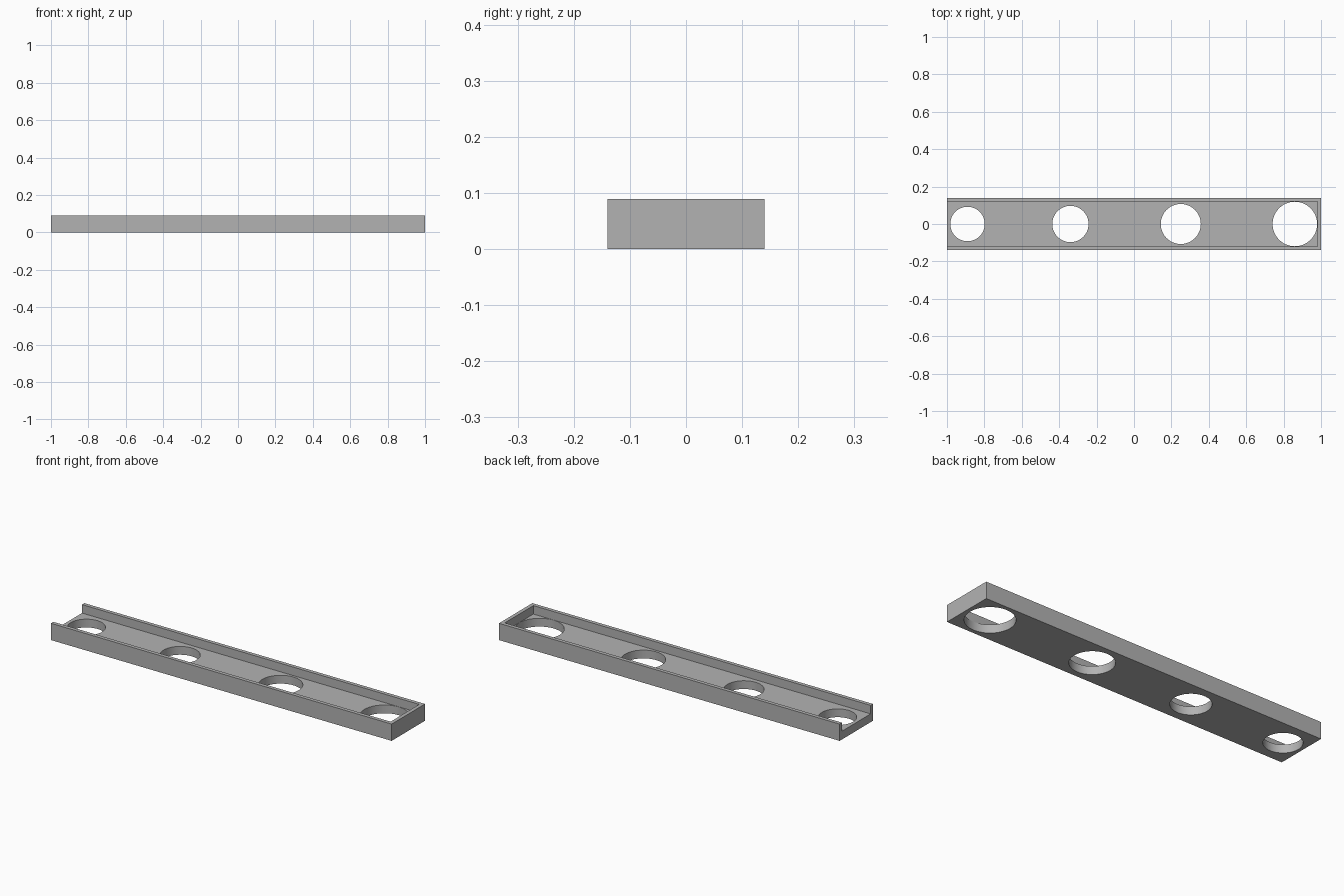
import bpy

if "Cube" in bpy.data.objects:
    bpy.data.objects.remove(bpy.data.objects["Cube"], do_unlink=True)

HALF_WIDTH, HEIGHT, WALL, FLOOR = 0.14, 0.089, 0.02, 0.044

grey = bpy.data.materials.new("plain grey")
grey.use_nodes = True
grey.diffuse_color = (0.45, 0.45, 0.45, 1)
grey.node_tree.nodes["Principled BSDF"].inputs["Base Color"].default_value = grey.diffuse_color


def box(name, low, high):
    """Box spanning two opposite corners."""
    centre = [(a + b) / 2 for a, b in zip(low, high)]
    bpy.ops.mesh.primitive_cube_add(size=1, location=centre)
    obj = bpy.context.object
    obj.name = name
    obj.scale = [b - a for a, b in zip(low, high)]
    bpy.ops.object.transform_apply(location=True, rotation=False, scale=True)
    obj.data.materials.append(grey)
    return obj


def cut(target, cutter):
    """Subtract the cutter from the target, then discard it."""
    cutter.hide_render = True
    mod = target.modifiers.new("cut", "BOOLEAN")
    mod.operation = "DIFFERENCE"
    mod.solver = "EXACT"
    mod.object = cutter
    bpy.context.view_layer.objects.active = target
    bpy.ops.object.modifier_apply(modifier=mod.name)
    bpy.data.objects.remove(cutter, do_unlink=True)


# Long tray
tray = box("tray", (-1, -HALF_WIDTH, 0), (1, HALF_WIDTH, HEIGHT))

# Channel, open at the right-hand (-x) end and closed at the other
inner = HALF_WIDTH - WALL
cut(tray, box("channel_cutter", (-1.1, -inner, FLOOR), (1 - WALL, inner, HEIGHT + 0.1)))

# Round holes through the floor, growing towards the closed end
for x, radius in ((-0.89, 0.092), (-0.34, 0.097), (0.25, 0.107), (0.86, 0.119)):
    bpy.ops.mesh.primitive_cylinder_add(vertices=64, radius=radius, depth=0.3, location=(x, 0, 0))
    hole = bpy.context.object
    hole.name = "hole_cutter"
    hole.data.materials.append(grey)
    cut(tray, hole)

# Smooth hole walls, sharp rims
bpy.ops.object.select_all(action="DESELECT")
tray.select_set(True)
bpy.context.view_layer.objects.active = tray
bpy.ops.object.shade_smooth_by_angle()
